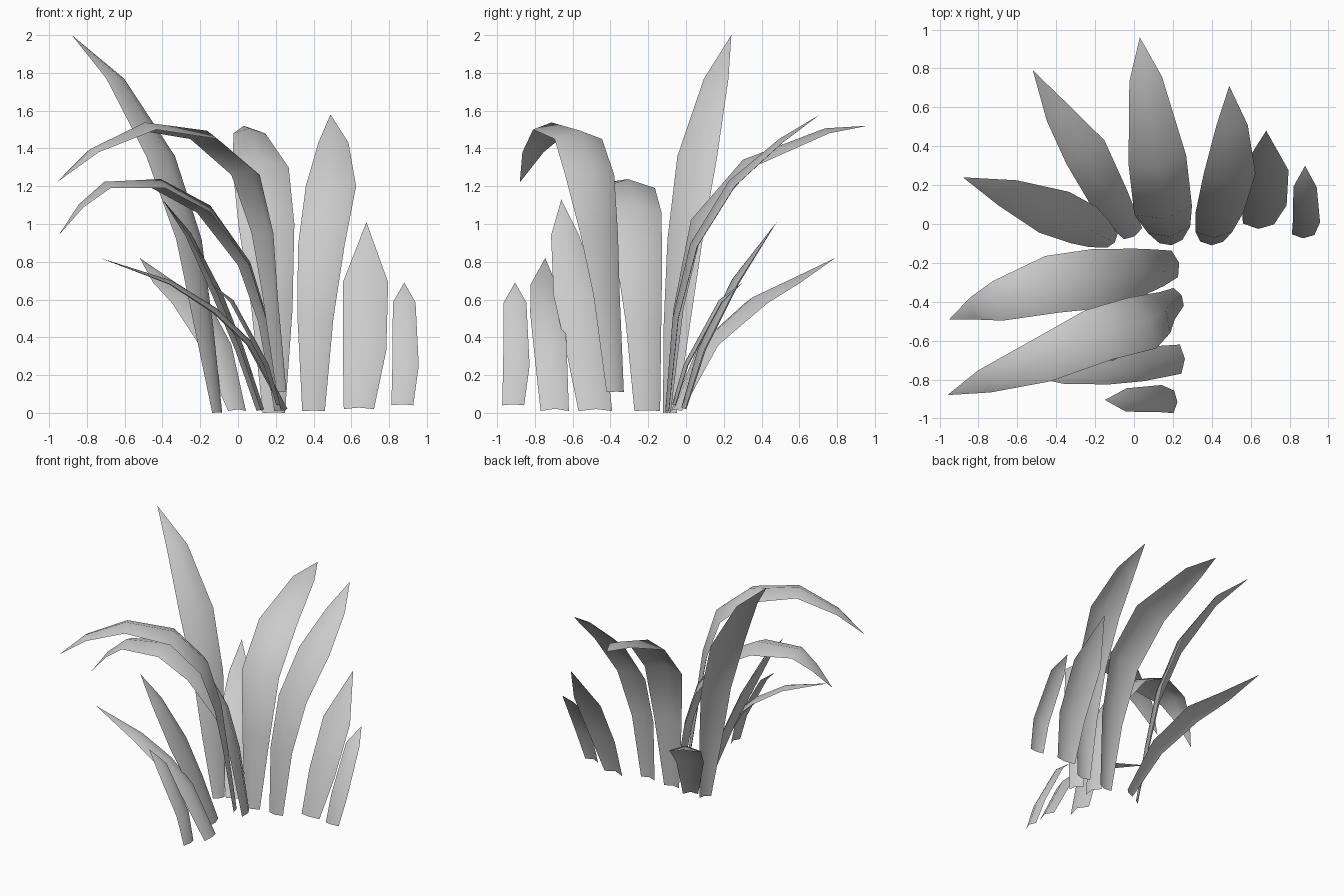
import bpy, bmesh, math
from mathutils import Vector, Matrix

FOLD = 0.33  # height of the midrib crease relative to half width


def blade(name, rows, tip, turn=0):
    """Creased leaf: rows of (x, y, z, half_width) up the spine, ending in a point."""
    tip = Vector(tip)
    spine = [Vector(r[:3]) for r in rows] + [tip]
    d = tip - spine[0]
    lat = Vector((d.y, -d.x, 0)).normalized()
    lat = Matrix.Rotation(math.radians(turn), 3, 'Z') @ lat
    bm = bmesh.new()
    rings = []
    for i, r in enumerate(rows):
        c = spine[i]
        tangent = spine[i + 1] - spine[max(i - 1, 0)]
        n = lat.cross(tangent).normalized()
        w = r[3]
        pts = (c - lat * w, c + n * FOLD * w, c + lat * w)
        rings.append([bm.verts.new((p.x, p.y, max(p.z, 0))) for p in pts])
    for a, b in zip(rings, rings[1:]):
        for j in (0, 1):
            bm.faces.new((a[j], a[j + 1], b[j + 1], b[j]))
    end = bm.verts.new(tip)
    for j in (0, 1):
        bm.faces.new((rings[-1][j], rings[-1][j + 1], end))
    for f in bm.faces:
        f.smooth = True
    me = bpy.data.meshes.new(name)
    bm.to_mesh(me)
    bm.free()
    ob = bpy.data.objects.new(name, me)
    bpy.context.collection.objects.link(ob)
    return ob


# Row of leaves leaning to the back
blade("tall_leaf", [(-.11, -.085, 0, .045), (-.18, -.05, .45, .085), (-.26, -.005, .92, .115),
                    (-.41, .06, 1.36, .13), (-.65, .16, 1.77, .08)], (-.88, .24, 2.0), -13)
blade("low_back_leaf", [(-.005, -.05, .01, .055), (-.12, .12, .36, .10),
                        (-.25, .37, .58, .115), (-.39, .57, .69, .07)], (-.52, .79, .82))
blade("arched_back_leaf", [(.19, -.09, 0, .06), (.18, -.03, .55, .11), (.15, .07, 1.0, .15),
                           (.12, .33, 1.3, .15), (.06, .745, 1.48, .085)], (.03, .96, 1.52))
blade("broad_back_leaf", [(.40, -.09, .01, .06), (.41, -.04, .5, .095), (.44, .06, .88, .123),
                          (.492, .26, 1.2, .133), (.505, .51, 1.43, .08)], (.49, .71, 1.58), 6)
blade("short_back_leaf", [(.64, 0, .02, .08), (.67, .1, .33, .115), (.675, .28, .69, .12)],
      (.68, .48, 1.01), 3)
small = blade("small_back_leaf", [(.87, -.055, .04, .058), (.887, .01, .25, .07),
                                  (.88, .19, .585, .06)], (.88, .30, .69))

# Small front leaf is the same leaf turned a quarter
copy = bpy.data.objects.new("small_front_leaf", small.data.copy())
copy.data.transform(Matrix.Translation((.15, -1.785, 0)) @ Matrix.Rotation(math.pi / 2, 4, 'Z'))
bpy.context.collection.objects.link(copy)

# Row of leaves leaning to the left
blade("arched_left_leaf", [(.21, -.205, .01, .07), (.13, -.225, .48, .097), (.03, -.245, .78, .122),
                           (-.18, -.28, 1.06, .155), (-.42, -.31, 1.19, .15),
                           (-.70, -.395, 1.19, .105), (-.83, -.435, 1.09, .058)], (-.95, -.49, .94))
blade("large_arched_left_leaf", [(.23, -.375, .11, .053), (.17, -.42, .62, .08),
                                 (.13, -.46, .95, .115), (.04, -.51, 1.26, .15),
                                 (-.18, -.57, 1.45, .145), (-.49, -.71, 1.5, .115),
                                 (-.77, -.81, 1.38, .065)], (-.96, -.88, 1.22), 7)
blade("middle_left_leaf", [(.11, -.48, .01, .09), (0, -.53, .33, .105), (-.12, -.58, .62, .122),
                           (-.27, -.64, .94, .075)], (-.40, -.66, 1.13), -12)
blade("low_left_leaf", [(.24, -.695, .01, .075), (.05, -.72, .36, .088), (-.13, -.735, .53, .09),
                        (-.36, -.755, .68, .068)], (-.73, -.745, .82))
